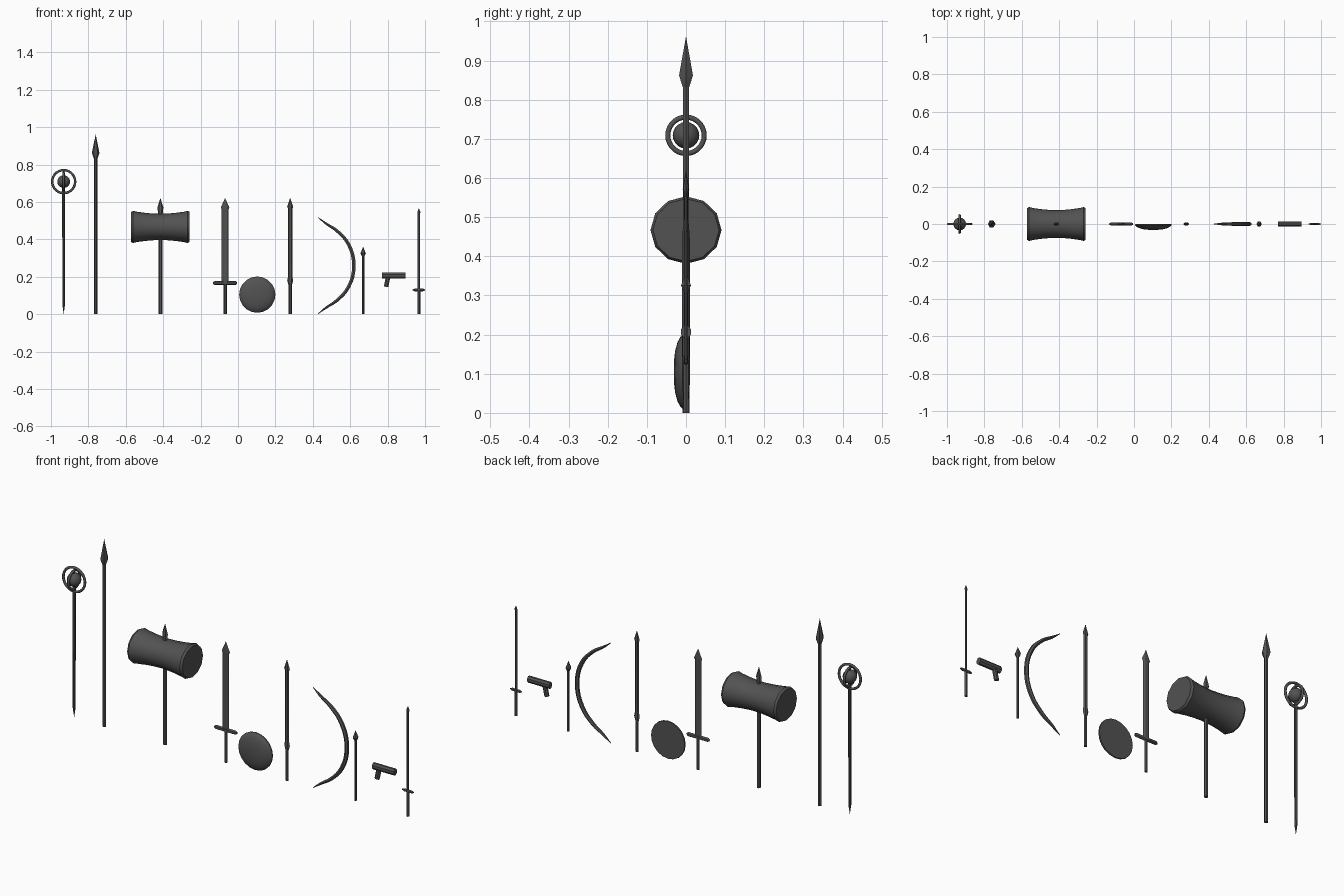
import bpy, bmesh, math
from mathutils import Matrix

if "Cube" in bpy.data.objects:
    bpy.data.objects.remove(bpy.data.objects["Cube"])

DARK = bpy.data.materials.new("dark_metal")
DARK.diffuse_color = (0.085, 0.085, 0.085, 1)
DARK.use_nodes = True
DARK.node_tree.nodes["Principled BSDF"].inputs["Base Color"].default_value = DARK.diffuse_color


def finish(ob, angle=32):
    ob.data.materials.append(DARK)
    bpy.ops.object.select_all(action='DESELECT')
    ob.select_set(True)
    bpy.context.view_layer.objects.active = ob
    bpy.ops.object.shade_smooth_by_angle(angle=math.radians(angle))
    return ob


def lathe(name, profile, loc, n=6, sy=1.0, rot=None, phase=0.0):
    """Spin (radius, height) points into an n-sided capped solid; sy scales it in y."""
    bm = bmesh.new()
    rings = []
    for r, h in profile:
        if r == 0:
            rings.append([bm.verts.new((0, 0, h))])
        else:
            rings.append([bm.verts.new((r * math.cos(phase + 2 * math.pi * i / n),
                                        r * sy * math.sin(phase + 2 * math.pi * i / n), h))
                          for i in range(n)])
    for a, b in zip(rings, rings[1:]):
        for i in range(n):
            quad = [a[i % len(a)], a[(i + 1) % len(a)], b[(i + 1) % len(b)], b[i % len(b)]]
            bm.faces.new(list(dict.fromkeys(quad)))
    for ring in (rings[0], rings[-1]):
        if len(ring) > 2:
            bm.faces.new(ring)
    bmesh.ops.recalc_face_normals(bm, faces=bm.faces)
    bm.transform(Matrix.Translation(loc) @ (rot or Matrix()))
    me = bpy.data.meshes.new(name)
    bm.to_mesh(me)
    bm.free()
    ob = bpy.data.objects.new(name, me)
    bpy.context.collection.objects.link(ob)
    return finish(ob)


ALONG_X = Matrix.Rotation(math.pi / 2, 4, 'Y')
TO_FRONT = Matrix.Rotation(math.pi / 2, 4, 'X')

# Staff: pointed shaft, orb and two crossed rings
SX = -0.932
lathe("staff_shaft", [(0, 0), (0.007, 0.05), (0.008, 0.6), (0.008, 0.68), (0.005, 0.76), (0, 0.77)], (SX, 0, 0), 8)
bpy.ops.mesh.primitive_uv_sphere_add(segments=16, ring_count=10, radius=0.034, location=(SX, 0, 0.709))
bpy.context.object.name = "staff_orb"
finish(bpy.context.object)
for name, outer, rot in (("staff_ring_front", 0.068, (math.pi / 2, 0, 0)),
                         ("staff_ring_side", 0.053, (0, math.pi / 2, 0))):
    bpy.ops.mesh.primitive_torus_add(major_segments=28, minor_segments=8, major_radius=outer - 0.0065,
                                     minor_radius=0.0065, location=(SX, 0, 0.709), rotation=rot)
    bpy.context.object.name = name
    finish(bpy.context.object, 50)

# Spear
lathe("spear_shaft", [(0.0095, 0), (0.0095, 0.835)], (-0.761, 0, 0))
lathe("spear_head", [(0.0095, 0.832), (0.0205, 0.862), (0, 0.962)], (-0.761, 0, 0))

# Hammer: waisted head lying along x, handle and top spike
HX, HZ = -0.415, 0.467
half = [(0.07, 0), (0.0715, 0.04), (0.075, 0.08), (0.081, 0.125), (0.086, 0.146), (0.08, 0.157)]
lathe("hammer_head", [(r, -h) for r, h in half[:0:-1]] + half, (HX, 0, HZ), 12, 1.055, rot=ALONG_X)
lathe("hammer_handle", [(0.01, 0), (0.01, 0.53)], (HX, 0, 0))
lathe("hammer_spike", [(0.01, 0.52), (0.016, 0.57), (0, 0.622)], (HX, 0, 0), 6, 0.6)

# Broad sword
WX = -0.069
lathe("sword_grip", [(0.009, 0), (0.009, 0.17)], (WX, 0, 0), 6, 0.8)
lathe("sword_guard", [(0.005, -0.064), (0.011, -0.055), (0.011, 0.055), (0.005, 0.064)],
      (WX, 0, 0.167), 6, 0.8, rot=ALONG_X)
lathe("sword_blade", [(0.0185, 0.17), (0.0185, 0.56), (0.023, 0.57), (0, 0.622)], (WX, 0, 0), 6, 0.38)

# Shield: shallow dome with flat back, bulging to the front
lathe("shield", [(0.096, 0), (0.097, 0.006), (0.09, 0.014), (0.075, 0.022), (0.052, 0.028), (0.025, 0.031), (0, 0.031)],
      (0.103, 0, 0.105), 20, rot=TO_FRONT)

# Long narrow blade with a collar
BX = 0.279
lathe("long_blade_grip", [(0.009, 0), (0.009, 0.165)], (BX, 0, 0), 6, 0.8)
lathe("long_blade_collar", [(0.009, 0.155), (0.016, 0.18), (0.011, 0.205)], (BX, 0, 0), 6, 0.6)
lathe("long_blade", [(0.012, 0.19), (0.012, 0.565), (0.016, 0.575), (0, 0.622)], (BX, 0, 0), 6, 0.5)

# Bow: tapered symmetrical curve
upper = [(0.427, 0.518, 0.15), (0.472, 0.484, 0.65), (0.529, 0.446, 0.9), (0.592, 0.372, 1.0)]
pts = upper + [(0.619, 0.26, 1.0)] + [(x, 0.52 - z, r) for x, z, r in reversed(upper)]
cu = bpy.data.curves.new("bow", 'CURVE')
cu.dimensions = '3D'
cu.bevel_depth = 0.0108
cu.bevel_resolution = 1
cu.resolution_u = 4
cu.use_fill_caps = True
sp = cu.splines.new('BEZIER')
sp.bezier_points.add(len(pts) - 1)
for p, (x, z, r) in zip(sp.bezier_points, pts):
    p.co = (x, 0, z)
    p.radius = r
    p.handle_left_type = p.handle_right_type = 'AUTO'
bow = bpy.data.objects.new("bow", cu)
bpy.context.collection.objects.link(bow)
bpy.ops.object.select_all(action='DESELECT')
bow.select_set(True)
bpy.context.view_layer.objects.active = bow
bpy.ops.object.convert(target='MESH')
finish(bpy.context.object, 50)

# Arrow
AX = 0.669
lathe("arrow_shaft", [(0.006, 0), (0.006, 0.31)], (AX, 0, 0))
lathe("arrow_head", [(0.006, 0.308), (0.0145, 0.325), (0, 0.362)], (AX, 0, 0))

# Pistol: faceted barrel along x and a tilted grip
lathe("pistol_barrel", [(0.0175, -0.062), (0.0175, 0.062)], (0.833, 0, 0.207), 8, 0.78, rot=ALONG_X,
      phase=math.pi / 8)
lathe("pistol_grip", [(0.013, -0.027), (0.013, 0.027)], (0.797, 0, 0.173), 8, 0.75,
      rot=Matrix.Rotation(math.radians(12), 4, 'Y'), phase=math.pi / 8)

# Thin sword
TX = 0.967
lathe("thin_sword_grip", [(0.0075, 0), (0.0075, 0.135)], (TX, 0, 0))
lathe("thin_sword_guard", [(0.003, -0.033), (0.008, -0.02), (0.008, 0.02), (0.003, 0.033)],
      (TX, 0, 0.13), 6, 0.8, rot=ALONG_X)
lathe("thin_sword_blade", [(0.007, 0.13), (0.007, 0.54), (0.0085, 0.547), (0, 0.567)], (TX, 0, 0), 6, 0.6)
